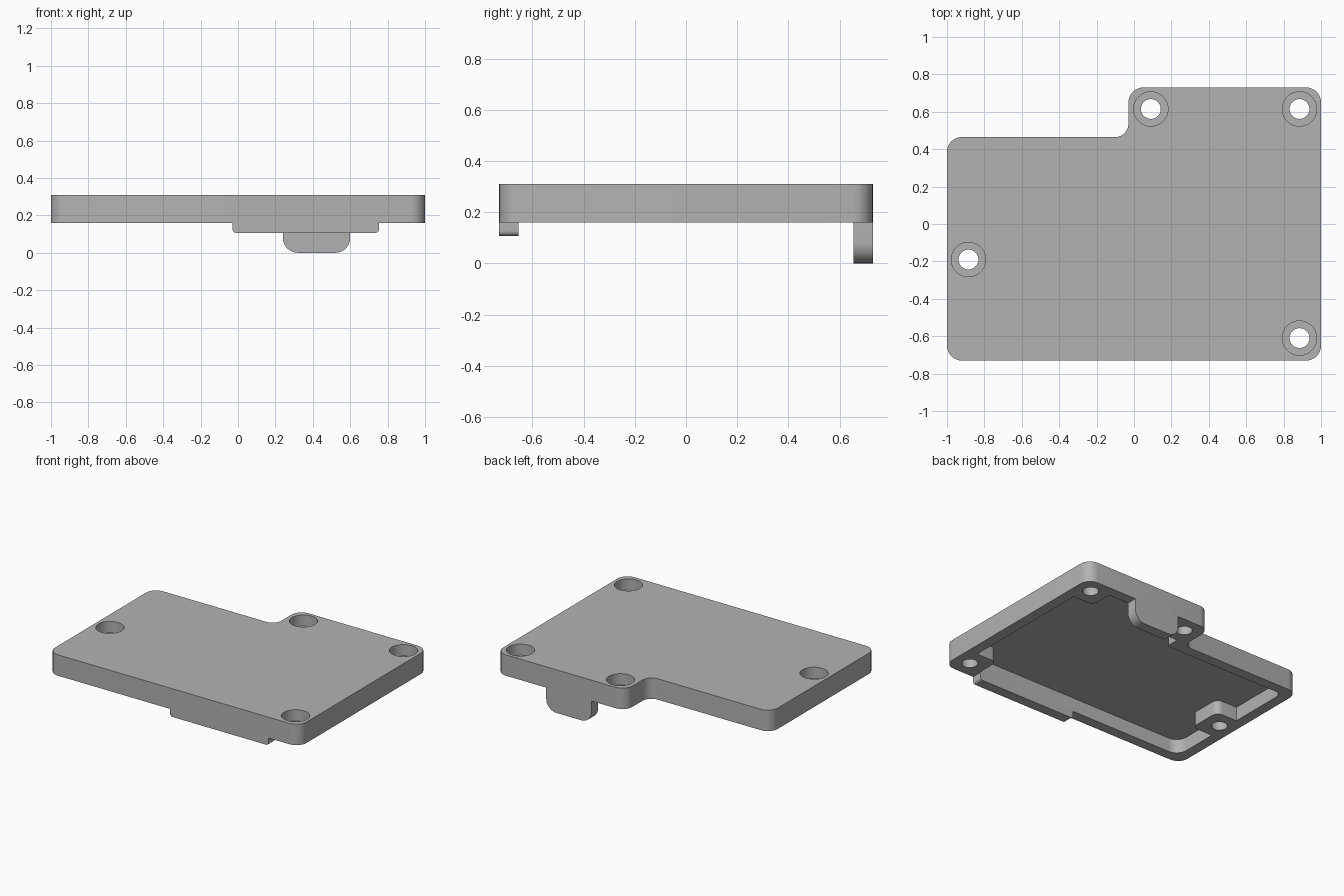
import bpy
import bmesh
import math
from mathutils import Vector

if "Cube" in bpy.data.objects:
    bpy.data.objects.remove(bpy.data.objects["Cube"], do_unlink=True)

grey = bpy.data.materials.new("plain grey")
grey.use_nodes = True
grey.diffuse_color = (0.45, 0.45, 0.45, 1)
grey.node_tree.nodes["Principled BSDF"].inputs["Base Color"].default_value = (0.45, 0.45, 0.45, 1)

BOTTOM, TOP, WALL = 0.16, 0.31, 0.075
LEFT, FRONT, BACK = 1.0, -0.73, 0.73
NOTCH_X, NOTCH_Y = -0.03, 0.465
BOSS = 0.125
SCREWS = [(0.885, -0.61), (0.885, 0.615), (0.09, 0.615), (-0.885, -0.19)]


def rounded(corners, steps=8):
    """Outline from (x, y, radius) corners, each rounded by a tangent arc."""
    points = []
    for i, (x, y, r) in enumerate(corners):
        here = Vector((x, y))
        if r == 0:
            points.append(here)
            continue
        a = (Vector(corners[i - 1][:2]) - here).normalized()
        b = (Vector(corners[(i + 1) % len(corners)][:2]) - here).normalized()
        # all corners are right angles, so the centre lies at here + r(a + b)
        for k in range(steps + 1):
            t = math.pi / 2 * k / steps
            points.append(here + r * (a * (1 - math.sin(t)) + b * (1 - math.cos(t))))
    return points


def prism(name, outline, low, high, upright=False):
    """Extrude an outline along z, or along y when upright."""
    bm = bmesh.new()
    place = (lambda p, h: (p[0], h, p[1])) if upright else (lambda p, h: (p[0], p[1], h))
    face = bm.faces.new([bm.verts.new(place(p, low)) for p in outline])
    new = bmesh.ops.extrude_face_region(bm, geom=[face])["geom"]
    move = Vector(place((0, 0), high - low))
    bmesh.ops.translate(bm, vec=move, verts=[g for g in new if isinstance(g, bmesh.types.BMVert)])
    bmesh.ops.recalc_face_normals(bm, faces=bm.faces[:])
    mesh = bpy.data.meshes.new(name)
    bm.to_mesh(mesh)
    bm.free()
    mesh.materials.append(grey)
    obj = bpy.data.objects.new(name, mesh)
    bpy.context.collection.objects.link(obj)
    return obj


def circle(x, y, r, sides=48):
    return [(x + r * math.cos(2 * math.pi * k / sides), y + r * math.sin(2 * math.pi * k / sides))
            for k in range(sides)]


def cut(body, cutters):
    """Subtract the cutters, bake the result and remove them."""
    for cutter in cutters:
        cutter.hide_render = True
        mod = body.modifiers.new("cut", "BOOLEAN")
        mod.operation = "DIFFERENCE"
        mod.solver = "EXACT"
        mod.object = cutter
    graph = bpy.context.evaluated_depsgraph_get()
    baked = bpy.data.meshes.new_from_object(body.evaluated_get(graph))
    body.modifiers.clear()
    body.data = baked
    for cutter in cutters:
        bpy.data.objects.remove(cutter, do_unlink=True)


# Cover: rounded slab with a notch in the back right corner
R = 0.08
cover = prism("cover", rounded([
    (-LEFT, FRONT, R), (LEFT, FRONT, R), (LEFT, BACK, R),
    (NOTCH_X, BACK, R), (NOTCH_X, NOTCH_Y, 0.07), (-LEFT, NOTCH_Y, R)]), BOTTOM, TOP)

# Hollow underside, stepping around the four screw bosses
side, front, back = LEFT - WALL, FRONT + WALL, BACK - WALL
boss_x = SCREWS[0][0] - BOSS
front_boss, back_boss = SCREWS[0][1] + BOSS, SCREWS[1][1] - BOSS
inner_boss = SCREWS[2][0] + BOSS
low_y, high_y = SCREWS[3][1] - BOSS, SCREWS[3][1] + BOSS
r = 0.045
hollow = prism("hollow_cutter", rounded([
    (-side, front, R), (boss_x, front, 0), (boss_x, front_boss, r), (side, front_boss, 0),
    (side, back_boss, 0), (boss_x, back_boss, r), (boss_x, back, 0),
    (inner_boss, back, 0), (inner_boss, back_boss, r),
    (NOTCH_X + WALL, back_boss, 0), (NOTCH_X + WALL, NOTCH_Y - WALL, 0.02),
    (-side, NOTCH_Y - WALL, 0.05), (-side, high_y, 0), (-boss_x, high_y, r),
    (-boss_x, low_y, r), (-side, low_y, 0)]), BOTTOM - 0.1, BOTTOM + 0.1)

# Screw holes with wide counterbores on top
cutters = [hollow]
for x, y in SCREWS:
    cutters.append(prism("counterbore_cutter", circle(x, y, 0.092), TOP - 0.08, TOP + 0.1))
    cutters.append(prism("hole_cutter", circle(x, y, 0.053), BOTTOM - 0.1, TOP + 0.1))
cut(cover, cutters)


# Locating tabs hanging below the front and back walls
def tab(name, x0, x1, z, radius, y0, y1):
    return prism(name, rounded([(x0, z, radius), (x1, z, radius),
                                (x1, BOTTOM, 0), (x0, BOTTOM, 0)]), y0, y1, upright=True)


front_tab = tab("front_tab", NOTCH_X, 0.755, 0.107, 0.02, FRONT, front)
back_tab = tab("back_tab", 0.24, 0.6, 0.0, 0.08, back, BACK)

# Smooth rounded corners, sharp edges elsewhere
bpy.ops.object.select_all(action="DESELECT")
for part in (cover, front_tab, back_tab):
    part.select_set(True)
bpy.context.view_layer.objects.active = cover
bpy.ops.object.shade_smooth_by_angle(angle=math.radians(30))
